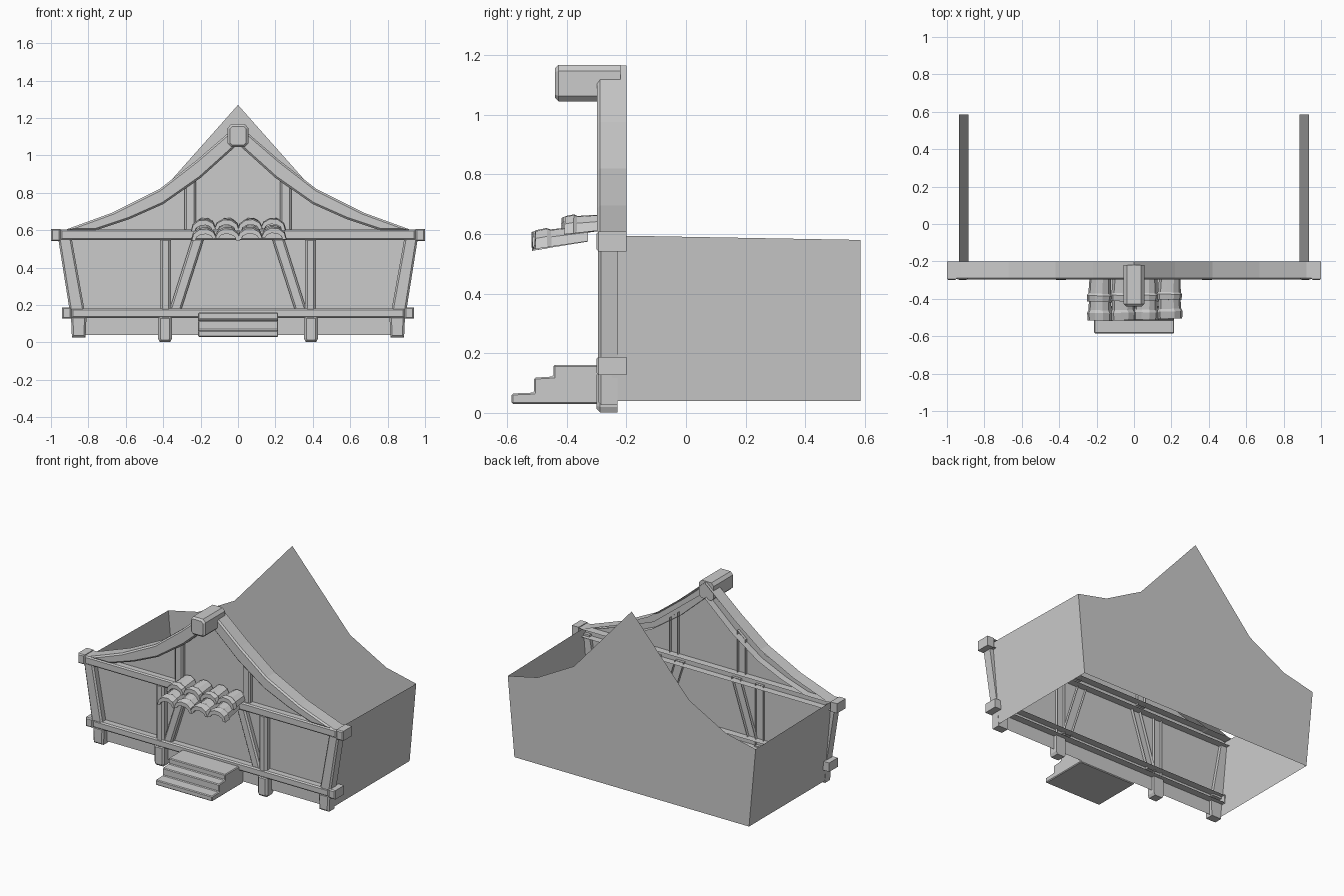
import bpy, bmesh, math, random
from mathutils import Matrix, Vector

if "Cube" in bpy.data.objects:
    bpy.data.objects.remove(bpy.data.objects["Cube"])

random.seed(4)


def finish(name, bm):
    bmesh.ops.recalc_face_normals(bm, faces=bm.faces[:])
    mesh = bpy.data.meshes.new(name)
    bm.to_mesh(mesh)
    bm.free()
    ob = bpy.data.objects.new(name, mesh)
    bpy.context.collection.objects.link(ob)
    return ob


def prism(name, pts, y0, y1, bevel=0.01, open_back=False):
    """Extrude an xz outline from y0 (front) to y1, chamfering the front rim."""
    bm = bmesh.new()
    front = bm.faces.new([bm.verts.new((x, y0, z)) for x, z in pts])
    back = bmesh.ops.extrude_face_region(bm, geom=[front], use_keep_orig=True)
    moved = [g for g in back["geom"] if isinstance(g, bmesh.types.BMVert)]
    bmesh.ops.translate(bm, verts=moved, vec=(0, y1 - y0, 0))
    bmesh.ops.recalc_face_normals(bm, faces=bm.faces[:])
    if open_back:
        rear = [f for f in bm.faces if all(abs(v.co.y - y1) < 1e-5 for v in f.verts)]
        bmesh.ops.delete(bm, geom=rear, context='FACES_ONLY')
    if bevel:
        rim = [e for e in bm.edges if all(abs(v.co.y - y0) < 1e-5 for v in e.verts)]
        bmesh.ops.bevel(bm, geom=rim, offset=bevel, segments=1, profile=0.5, affect='EDGES')
    return finish(name, bm)


def rect(x0, x1, z0, z1):
    return [(x0, z0), (x1, z0), (x1, z1), (x0, z1)]


def mirrored(pts):
    return [(-x, z) for x, z in reversed(pts)]


def pair(name, pts, *args, **kw):
    prism("right_" + name, pts, *args, **kw)
    prism("left_" + name, mirrored(pts), *args, **kw)


def sheet(name, pts):
    bm = bmesh.new()
    bm.faces.new([bm.verts.new(p) for p in pts])
    return finish(name, bm)


def gable(half, y):
    return [(x, y, z) for x, z in half + [(-x, z) for x, z in reversed(half) if x > 0]]


# Thin wall sheets
sheet("back_wall", gable([(0.885, 0.04), (0.935, 0.58), (0.71, 0.63), (0.435, 0.78), (0, 1.27)], 0.585))
sheet("front_wall", gable([(0.885, 0.04), (0.935, 0.595), (0.8, 0.62), (0.42, 0.77), (0, 1.1)], -0.25))
for s, side in ((1, "right"), (-1, "left")):
    sheet(side + "_wall", [(s * 0.885, -0.25, 0.04), (s * 0.885, 0.585, 0.04),
                           (s * 0.935, 0.585, 0.58), (s * 0.935, -0.25, 0.595)])

# Horizontal beams with end caps
for name, w, z0, z1 in (("upper", 1.0, 0.547, 0.603), ("lower", 0.94, 0.132, 0.183)):
    prism(name + "_beam", rect(-w + 0.05, w - 0.05, z0, z1), -0.298, -0.2, 0.008, open_back=True)
    pair(name + "_beam_end", rect(w - 0.05, w, z0 - 0.005, z1 + 0.005), -0.3, -0.2, 0.007)

# Curved gable beams
outer = [(0.93, 0.6), (0.67, 0.695), (0.42, 0.82), (0.22, 0.975), (0.0, 1.165)]
inner = [(0.0, 1.06), (0.2, 0.88), (0.4, 0.74), (0.58, 0.66), (0.76, 0.6)]
chevron = outer + mirrored(outer)[1:] + mirrored(inner)[:-1] + inner
prism("gable_beam", chevron, -0.298, -0.2, 0.01, open_back=True)

# Posts and braces
pair("middle_post", rect(0.358, 0.418, 0.12, 0.56), -0.295, -0.23, 0.014, open_back=True)
pair("middle_foot", [(0.362, 0.002), (0.418, 0.002), (0.427, 0.02), (0.427, 0.14),
                     (0.353, 0.14), (0.353, 0.02)], -0.3, -0.23, 0.012)
pair("corner_post", [(0.82, 0.17), (0.9, 0.17), (0.962, 0.56), (0.89, 0.56)], -0.295, -0.228, 0.01)
pair("corner_foot", [(0.815, 0.027), (0.888, 0.027), (0.893, 0.14), (0.81, 0.14)], -0.295, -0.23, 0.01)
pair("brace", [(0.305, 0.17), (0.368, 0.17), (0.245, 0.56), (0.18, 0.56)], -0.285, -0.23, 0.01, open_back=True)
pair("gable_post", [(0.225, 0.59), (0.285, 0.59), (0.285, 0.84), (0.225, 0.89)], -0.28, -0.23, 0.01, open_back=True)

# Ridge block with chamfered corners
c = 0.018
prism("ridge_block", [(-0.055 + c, 1.045), (0.055 - c, 1.045), (0.055, 1.045 + c), (0.055, 1.165 - c),
                      (0.055 - c, 1.167), (-0.055 + c, 1.167), (-0.055, 1.165 - c), (-0.055, 1.045 + c)],
      -0.44, -0.22, 0.012)

# Entrance steps
bm = bmesh.new()
profile = [(-0.25, 0.03), (-0.585, 0.03), (-0.585, 0.065), (-0.51, 0.068), (-0.51, 0.118),
           (-0.445, 0.122), (-0.445, 0.16), (-0.25, 0.16)]
face = bm.faces.new([bm.verts.new((-0.213, y, z)) for y, z in profile])
ext = bmesh.ops.extrude_face_region(bm, geom=[face], use_keep_orig=True)
bmesh.ops.translate(bm, verts=[g for g in ext["geom"] if isinstance(g, bmesh.types.BMVert)], vec=(0.428, 0, 0))
steps = finish("entrance_steps", bm)
mod = steps.modifiers.new("worn_edges", 'BEVEL')
mod.width, mod.segments = 0.005, 1


# Barrel roof tiles, flared toward the front lip
def tile(name, x, y_front, y_back, z_front, z_back):
    bm = bmesh.new()
    sides, rings = 5, []
    for t, scale in ((0, 1.0), (0.22, 1.05), (0.3, 0.93), (1, 0.86)):
        y = y_front + (y_back - y_front) * t
        z = z_front + (z_back - z_front) * t
        ring = []
        for r, h, order in ((0.066, 0.058, 1), (0.047, 0.03, -1)):
            for i in range(sides + 1)[::order]:
                a = math.pi * i / sides
                ring.append(bm.verts.new((r * scale * math.cos(a), y, z + h * scale * math.sin(a))))
        rings.append(ring)
    n = len(rings[0])
    for a, b in zip(rings, rings[1:]):
        for i in range(n):
            bm.faces.new((a[i], a[(i + 1) % n], b[(i + 1) % n], b[i]))
    for ring in (rings[0], rings[-1]):
        for i in range(sides):
            bm.faces.new((ring[i], ring[i + 1], ring[n - 2 - i], ring[n - 1 - i]))
    mid = Vector((0, (y_front + y_back) / 2, (z_front + z_back) / 2))
    spin = (Matrix.Rotation(random.uniform(-0.12, 0.12), 4, 'Y')
            @ Matrix.Rotation(random.uniform(-0.05, 0.05), 4, 'Z'))
    bmesh.ops.transform(bm, verts=bm.verts[:],
                        matrix=Matrix.Translation(mid + Vector((x, 0, 0))) @ spin @ Matrix.Translation(-mid))
    finish(name, bm)


for i in range(4):
    x = -0.182 + 0.124 * i
    j = random.uniform(-0.008, 0.008)
    tile(f"lower_tile_{i}", x, -0.513 + j, -0.33, 0.552 + j * 0.5, 0.58)
    tile(f"upper_tile_{i}", x, -0.412 + j, -0.27, 0.6 + j * 0.5, 0.618)
